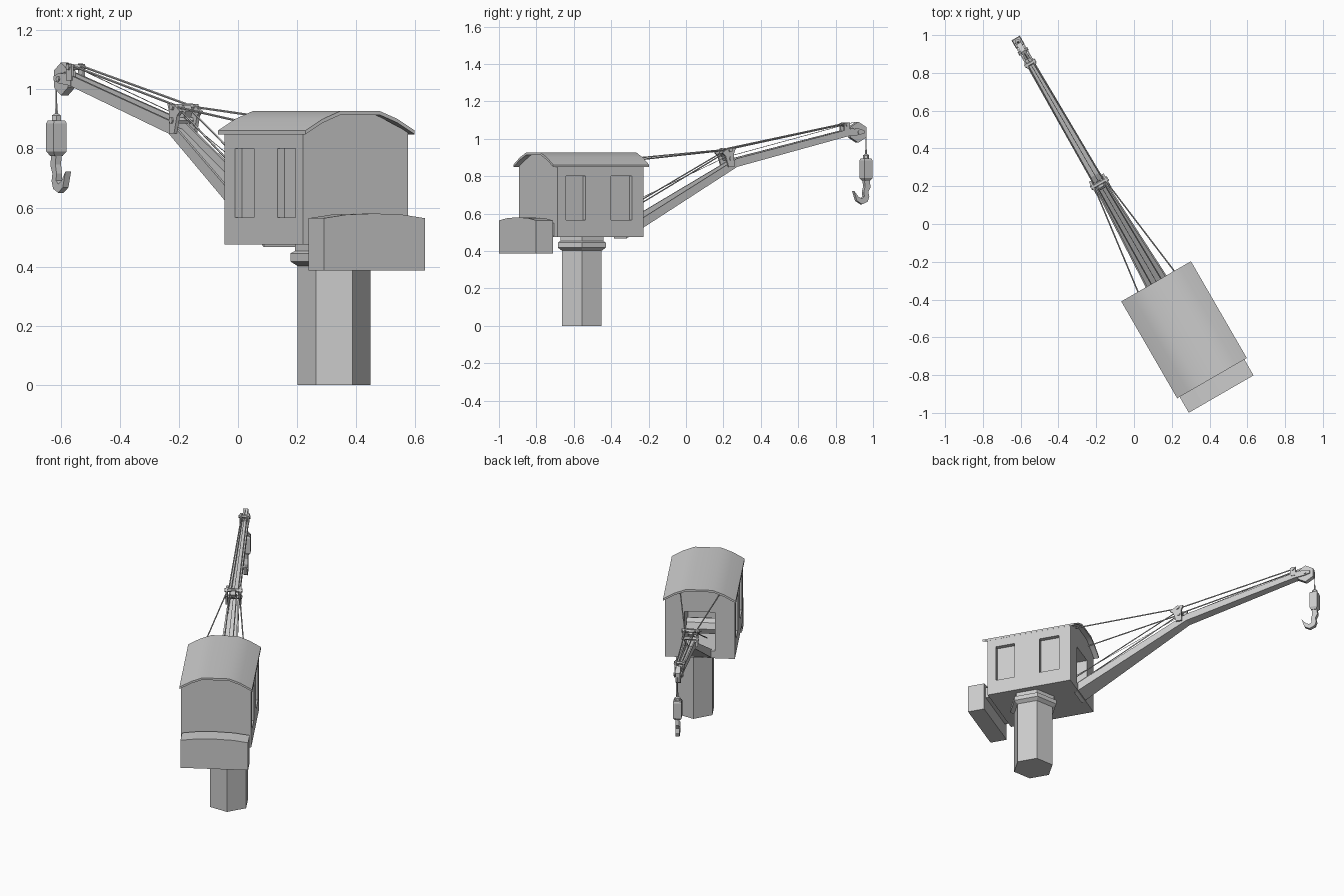
import bpy, bmesh, math
from mathutils import Matrix, Vector

if "Cube" in bpy.data.objects:
    bpy.data.objects.remove(bpy.data.objects["Cube"])

# Local frame: x across the crane, y along the boom, z up; turned 30 degrees
FRAME = Matrix.Translation((0.265, -0.56, 0)) @ Matrix.Rotation(math.radians(30), 4, 'Z')


def finish(name, bm, smooth=None, frame=FRAME):
    bmesh.ops.recalc_face_normals(bm, faces=bm.faces)
    me = bpy.data.meshes.new(name)
    bm.to_mesh(me)
    bm.free()
    ob = bpy.data.objects.new(name, me)
    ob.matrix_world = frame
    bpy.context.collection.objects.link(ob)
    if smooth:
        bpy.ops.object.select_all(action='DESELECT')
        ob.select_set(True)
        bpy.context.view_layer.objects.active = ob
        bpy.ops.object.shade_smooth_by_angle(angle=math.radians(smooth))
    return ob


def loft(name, loops, **kw):
    """Skin a list of equal-length closed loops and cap both ends."""
    bm = bmesh.new()
    rings = [[bm.verts.new(p) for p in loop] for loop in loops]
    n = len(rings[0])
    for a, b in zip(rings, rings[1:]):
        for i in range(n):
            bm.faces.new((a[i], a[(i + 1) % n], b[(i + 1) % n], b[i]))
    bm.faces.new(rings[0])
    bm.faces.new(rings[-1])
    return finish(name, bm, **kw)


def across(name, pts, x0, x1):
    return loft(name, [[(x, y, z) for y, z in pts] for x in (x0, x1)])


def along(name, pts, y0, y1, **kw):
    return loft(name, [[(x, y, z) for x, z in pts] for y in (y0, y1)], **kw)


def box(name, x0, x1, y0, y1, z0, z1):
    return along(name, [(x0, z0), (x1, z0), (x1, z1), (x0, z1)], y0, y1)


def turned(name, profile, sides, center=(0, 0), frame=FRAME, rot=0):
    """Stack of regular polygons from (radius, z) pairs."""
    ang = [2 * math.pi * i / sides + rot for i in range(sides)]
    return loft(name, [[(center[0] + r * math.cos(a), center[1] + r * math.sin(a), z)
                        for a in ang] for r, z in profile], frame=frame)


def disc(name, y, z, r, x0, x1, sides, rot=0):
    ang = [2 * math.pi * i / sides + rot for i in range(sides)]
    return across(name, [(y + r * math.cos(a), z + r * math.sin(a)) for a in ang], x0, x1)


def cable(name, points, r=0.004, sides=5):
    bm = bmesh.new()
    for a, b in zip(points, points[1:]):
        a, b = Vector(a), Vector(b)
        d = b - a
        m = Matrix.Translation((a + b) / 2) @ d.to_track_quat('Z', 'Y').to_matrix().to_4x4()
        bmesh.ops.create_cone(bm, cap_ends=True, segments=sides, radius1=r, radius2=r,
                              depth=d.length, matrix=m)
    return finish(name, bm)


# Post and slewing ring: hexagons aligned to the world axes
WORLD = Matrix.Identity(4)
PC = (0.325, -0.557)
turned("post", [(0.123, 0), (0.123, 0.42)], 6, PC, WORLD)
turned("slewing_ring", [(0.123, 0.402), (0.148, 0.418), (0.148, 0.445), (0.133, 0.453),
                        (0.133, 0.48)], 6, PC, WORLD)

# Machine house
house = along("house", [(-0.205, 0.475), (0.205, 0.475), (0.205, 0.855), (0.078, 0.915),
                        (-0.078, 0.915), (-0.205, 0.855)], -0.265, 0.265)

# Window recesses and the front opening
cutters = []
for s in (-1, 1):
    for y0, y1 in ((-0.213, -0.092), (0.066, 0.194)):
        x0, x1 = sorted((s * 0.178, s * 0.25))
        cutters.append(box("window_cutter", x0, x1, y0, y1, 0.567, 0.80))
cutters.append(box("front_opening_cutter", -0.09, 0.09, 0.02, 0.35, 0.52, 0.77))
for c in cutters:
    c.hide_render = True
    c.hide_viewport = False
    c.display_type = 'WIRE'
    m = house.modifiers.new("cut", 'BOOLEAN')
    m.operation = 'DIFFERENCE'
    m.solver = 'EXACT'
    m.object = c

# Roof shell with overhang
top = [(-0.213, 0.861), (-0.145, 0.900), (-0.078, 0.926), (0.078, 0.926),
       (0.145, 0.900), (0.213, 0.861)]
roof = along("roof", top + [(x, z - 0.013) for x, z in reversed(top)], -0.296, 0.296, smooth=35)

# Counterweight with arched top
along("counterweight", [(-0.198, 0.387), (0.198, 0.387), (0.198, 0.564), (0.11, 0.576),
                        (0, 0.580), (-0.11, 0.576), (-0.198, 0.564)], -0.393, -0.29)
box("counterweight_mount", -0.17, 0.17, -0.30, -0.26, 0.48, 0.55)

# Winch drum inside the opening
disc("winch_drum", 0.13, 0.62, 0.05, -0.088, 0.088, 8)

# Cranked boom: open-topped channel, narrowing to the tip
sections = []
for y, z, h, w in ((0.24, 0.466, 0.055, 0.066), (0.945, 0.85, 0.045, 0.031),
                   (1.67, 1.022, 0.036, 0.023)):
    t = 0.009
    sections.append([(-w, y, z), (w, y, z), (w, y, z + h), (w - t, y, z + h),
                     (w - t, y, z + 0.015), (t - w, y, z + 0.015), (t - w, y, z + h),
                     (-w, y, z + h)])
loft("boom", sections)

# Per-side fittings: tip fork, knee bracket, stay cables
for s, side in ((-1, "left"), (1, "right")):
    across(f"tip_fork_{side}", [(1.62, 1.012), (1.70, 1.02), (1.735, 1.03), (1.735, 1.045),
                                (1.70, 1.055), (1.62, 1.05)], s * 0.017, s * 0.024)
    across(f"knee_bracket_{side}", [(0.885, 0.85), (0.92, 0.85), (0.917, 0.92), (0.93, 0.952),
                                    (0.885, 0.95), (0.845, 0.925), (0.865, 0.91)],
           s * 0.033, s * 0.045)
    across(f"tip_bracket_{side}", [(1.61, 1.03), (1.645, 1.03), (1.645, 1.088), (1.61, 1.085)],
           s * 0.018, s * 0.027)
    cable(f"roof_stay_{side}", [(s * 0.115, 0.262, 0.885), (s * 0.035, 0.885, 0.94)])
    cable(f"tip_stay_{side}", [(s * 0.028, 0.89, 0.943), (s * 0.016, 1.625, 1.08)])
    cable(f"winch_cable_{side}", [(s * 0.032, 0.14, 0.545), (s * 0.02, 0.875, 0.925)], 0.0035)

# Cross pins and knee pulley
disc("knee_pin", 0.895, 0.94, 0.012, -0.052, 0.052, 6)
disc("knee_lower_pin", 0.90, 0.895, 0.012, -0.05, 0.05, 6)
disc("knee_pulley", 0.885, 0.925, 0.024, -0.014, 0.014, 6)
disc("tip_pin", 1.628, 1.075, 0.011, -0.033, 0.033, 6)

# Tip sheave and its axle
disc("tip_sheave", 1.703, 1.035, 0.056, -0.014, 0.014, 6, math.pi / 6)
disc("sheave_axle", 1.703, 1.035, 0.01, -0.029, 0.029, 6)

# Hoist rope: winch to sheave, then down to the hook block
cable("hoist_rope", [(0, 0.17, 0.60), (0, 0.885, 0.90), (0, 1.69, 1.09)], 0.0015, 4)
cable("drop_rope", [(0, 1.758, 1.04), (0, 1.758, 0.90)], 0.0025)

# Hook block, cap and hook
turned("hook_block", [(0.022, 0.775), (0.036, 0.79), (0.036, 0.885), (0.030, 0.895)],
       4, (0, 1.758), rot=math.pi / 4)
turned("hook_block_cap", [(0.017, 0.892), (0.017, 0.912), (0.006, 0.918), (0.003, 0.955)],
       6, (0, 1.758))
hook = [(0.016, 0.78), (0.022, 0.742), (0.008, 0.715), (0.014, 0.69), (0.004, 0.664),
        (-0.030, 0.650), (-0.062, 0.668), (-0.080, 0.722), (-0.052, 0.690), (-0.030, 0.680),
        (-0.016, 0.692), (-0.020, 0.715), (-0.012, 0.745), (-0.016, 0.78)]
across("hook", [(1.758 + y, z) for y, z in hook], -0.011, 0.011)
